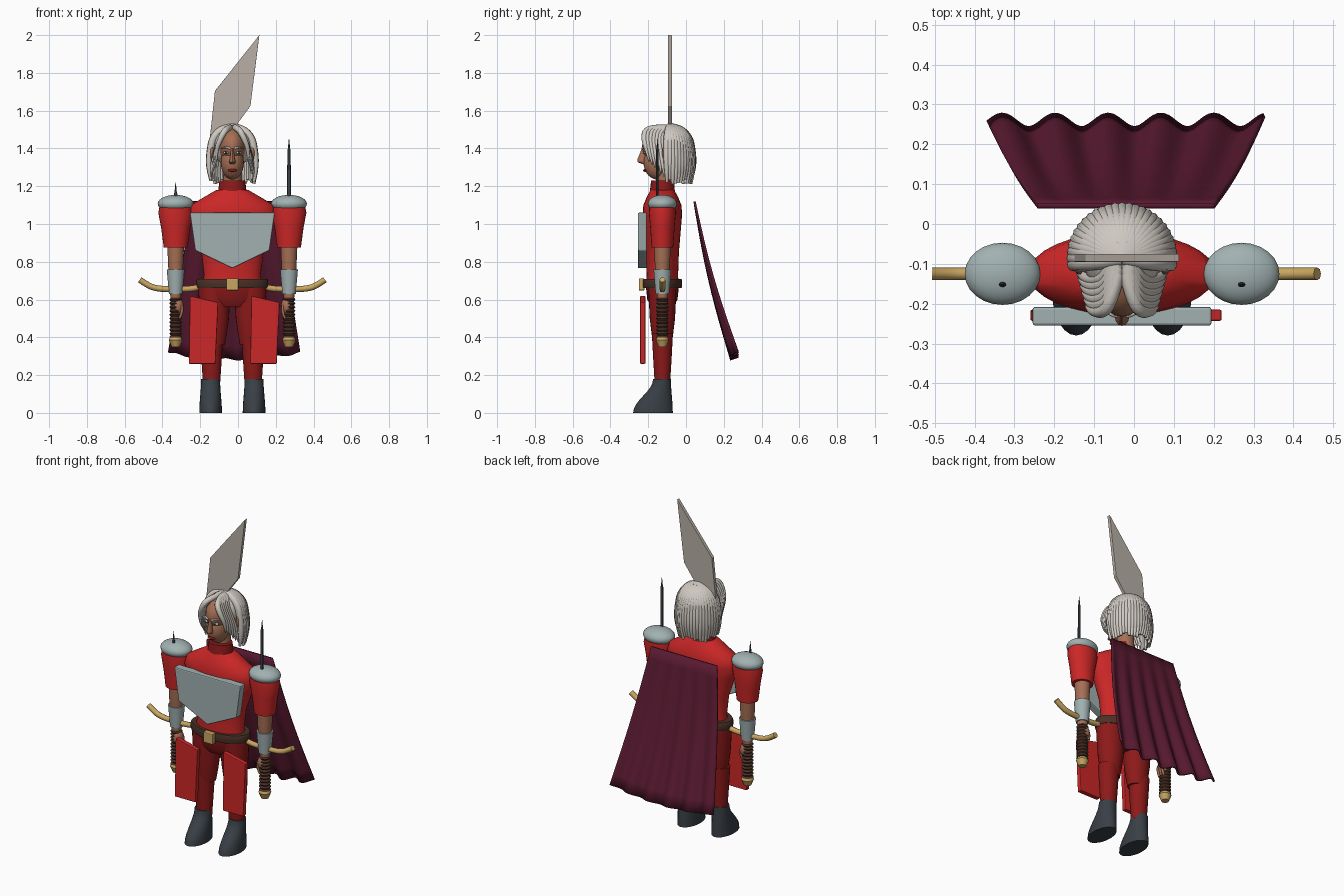
import bpy
import math
import random

random.seed(4)
cube = bpy.data.objects.get("Cube")
if cube:
    bpy.data.objects.remove(cube, do_unlink=True)

CENTRE = -0.03       # centre line of the body
BODY_Y = -0.125      # depth of the torso, arms and legs
ARM_OFFSET = 0.3     # arms from the centre line
SPIKE_TOP = {"right": 1.22, "left": 1.45}
PANEL_X = {"right": -0.26, "left": 0.065}


def material(name, *rgb):
    mat = bpy.data.materials.new(name)
    mat.use_nodes = True
    mat.diffuse_color = (*rgb, 1)
    shader = mat.node_tree.nodes["Principled BSDF"]
    shader.inputs["Base Color"].default_value = (*rgb, 1)
    shader.inputs["Roughness"].default_value = 0.7
    return mat


RED = material("bright red", 0.6, 0.02, 0.02)
DARK_RED = material("dark red", 0.27, 0.01, 0.01)
MAROON = material("maroon", 0.1, 0.01, 0.03)
STEEL = material("pale steel", 0.36, 0.44, 0.44)
HAIR = material("silver hair", 0.62, 0.58, 0.53)
BLADE = material("bone grey", 0.48, 0.43, 0.38)
SKIN = material("tan skin", 0.38, 0.16, 0.09)
SLATE = material("dark slate", 0.04, 0.05, 0.06)
GOLD = material("gold", 0.58, 0.38, 0.12)
BROWN = material("dark brown", 0.07, 0.03, 0.02)


def add_object(name, data, mat):
    data.materials.append(mat)
    ob = bpy.data.objects.new(name, data)
    bpy.context.collection.objects.link(ob)
    return ob


def add_mesh(name, verts, faces, mat, smooth=True):
    data = bpy.data.meshes.new(name)
    data.from_pydata(verts, [], faces)
    if smooth:
        data.shade_smooth()
        data.set_sharp_from_angle(angle=math.radians(40))
    return add_object(name, data, mat)


def loft(name, x, rings, mat, sides=24):
    """Skin stacked ellipses given as (height, y, half width, half depth)."""
    verts, faces = [], []
    for z, y, half_width, half_depth in rings:
        for i in range(sides):
            turn = math.tau * i / sides
            verts.append((x + half_width * math.cos(turn), y + half_depth * math.sin(turn), z))
    for base in range(0, len(verts) - sides, sides):
        for i in range(sides):
            j = (i + 1) % sides
            faces.append((base + i, base + j, base + sides + j, base + sides + i))
    faces.append(tuple(reversed(range(sides))))
    faces.append(tuple(range(len(verts) - sides, len(verts))))
    return add_mesh(name, verts, faces, mat)


def column(name, x, profile, mat, y=BODY_Y, depth=1, power=1, sides=24):
    """Loft from (height, half width); depth follows from the width."""
    rings = [(z, y, width, depth * width ** power) for z, width in profile]
    return loft(name, x, rings, mat, sides)


def ball(name, location, radii, mat):
    bpy.ops.mesh.primitive_uv_sphere_add(segments=24, ring_count=14, radius=1, location=location)
    ob = bpy.context.object
    ob.name, ob.scale = name, radii
    ob.data.shade_smooth()
    ob.data.materials.append(mat)
    return ob


def prism(name, outline, front, back, mat, bevel):
    """Extrude an x-z outline, counter-clockwise from the front, in depth."""
    n = len(outline)
    verts = [(x, y, z) for y in (front, back) for x, z in outline]
    faces = [tuple(range(n)), tuple(reversed(range(n, n + n)))]
    for i in range(n):
        j = (i + 1) % n
        faces.append((i, i + n, j + n, j))
    ob = add_mesh(name, verts, faces, mat, smooth=False)
    edge = ob.modifiers.new("bevel", "BEVEL")
    edge.width, edge.segments = bevel, 2


def tubes(name, paths, thickness, tip, mat):
    """One curve object holding a round spline, thinning to its tip, per path."""
    curve = bpy.data.curves.new(name, "CURVE")
    curve.dimensions, curve.bevel_depth = "3D", thickness
    curve.bevel_resolution, curve.resolution_u, curve.use_fill_caps = 2, 5, True
    for path in paths:
        spline = curve.splines.new("NURBS")
        spline.points.add(len(path) - 1)
        for i, (point, place) in enumerate(zip(spline.points, path)):
            point.co = (*place, 1)
            point.radius = 1 - (1 - tip) * (i / (len(path) - 1)) ** 3
        spline.order_u, spline.use_endpoint_u = 3, True
    return add_object(name, curve, mat)


# Torso, collar, hips and belt
body = dict(depth=0.215, power=0.5, sides=32)
column("torso", CENTRE, [(0.67, 0.16), (0.73, 0.15), (0.85, 0.165), (0.98, 0.21), (1.05, 0.235),
                         (1.1, 0.22), (1.145, 0.145), (1.18, 0.085)], RED, **body)
column("collar", CENTRE, [(1.15, 0.078), (1.23, 0.068)], DARK_RED, depth=0.88)
column("hips", CENTRE, [(0.56, 0.11), (0.6, 0.16), (0.67, 0.175)], DARK_RED, depth=0.5)
column("belt", CENTRE, [(0.66, 0.185), (0.67, 0.19), (0.7, 0.19), (0.71, 0.185)],
       BROWN, depth=0.55, sides=32)
buckle = 0.032
prism("belt_buckle", [(CENTRE + buckle * dx, 0.68 + buckle * dz)
                      for dx, dz in ((-1, -1), (1, -1), (1, 1), (-1, 1))], -0.25, -0.22, GOLD, 0.005)

# Chest plate, mirrored about the centre line
half_plate = [(0.197, 0.86), (0.225, 1.06)]
prism("chest_plate", [(CENTRE, 0.765)] + [(CENTRE + x, z) for x, z in half_plate]
      + [(CENTRE - x, z) for x, z in reversed(half_plate)], -0.255, -0.208, STEEL, 0.006)

fringe = []
for side, sign in (("right", -1), ("left", 1)):
    arm = CENTRE + sign * ARM_OFFSET

    # Hanging hip panel
    x = PANEL_X[side]
    prism(side + "_hip_panel", [(x, 0.26), (x + 0.14, 0.26), (x + 0.155, 0.585), (x + 0.006, 0.62)],
          -0.243, -0.215, RED, 0.004)

    # Leg: the hip end sits nearer the centre line than the ankle
    column(side + "_lower_leg", CENTRE + sign * 0.11, [(0.15, 0.045), (0.3, 0.055), (0.42, 0.062)],
           DARK_RED, depth=0.9)
    column(side + "_thigh", CENTRE + sign * 0.095, [(0.36, 0.055), (0.42, 0.066), (0.5, 0.077), (0.66, 0.086)],
           DARK_RED, depth=0.87)

    # Boot: heel stays put while the toe shrinks back towards the ankle
    rings = []
    for step in range(9):
        rise = step / 8
        toe = math.cos(rise * math.pi / 2) ** 2
        length = 0.047 + 0.058 * toe
        rings.append((0.18 * rise, -0.08 + 0.01 * toe - length, 0.05 + 0.01 * toe, length))
    loft(side + "_boot", CENTRE + sign * 0.115, rings, SLATE)

    # Sleeve, arm and bracer
    column(side + "_sleeve", arm, [(0.875, 0.063), (0.98, 0.077), (1.06, 0.092), (1.12, 0.08)],
           RED, depth=0.3, power=0.6)
    column(side + "_arm", arm, [(0.6, 0.027), (0.74, 0.038), (0.9, 0.045)], SKIN)
    column(side + "_bracer", arm, [(0.63, 0.036), (0.76, 0.047)], STEEL)

    # Hand with fingers wrapped round the grip
    ball(side + "_hand", (arm - sign * 0.012, BODY_Y, 0.565), (0.03, 0.035, 0.045), SKIN)
    fingers = []
    for i in range(3):
        y = BODY_Y - 0.02 + 0.018 * i
        fingers.append([(arm - sign * reach, y, z) for reach, z in ((0.03, 0.57), (0.04, 0.535), (0.02, 0.5))])
    tubes(side + "_fingers", fingers, 0.009, 0.7, SKIN)

    # Shoulder pad with spike
    ball(side + "_shoulder_pad", (arm, BODY_Y, 1.107), (0.095, 0.078, 0.047), STEEL)
    top = SPIKE_TOP[side]
    column(side + "_shoulder_spike", arm, [(1.1, 0.01), (top - 0.06, 0.009), (top - 0.05, 0.006), (top, 0.001)],
           SLATE, y=-0.152, depth=0.7, sides=8)

    # Sword hilt: upswept guard, ribbed grip and pommel
    guard = [(arm + 0.19 * k / 4, BODY_Y, 0.655 + 0.05 * (k / 4) ** 4) for k in range(-4, 5)]
    tubes(side + "_guard", [guard], 0.016, 1, GOLD)
    ribs = [(0.4 + 0.01 * k, 0.03 + 0.004 * math.cos(math.pi * k)) for k in range(22)]
    column(side + "_grip", arm, ribs, BROWN, sides=16)
    column(side + "_pommel", arm, [(0.35, 0.022), (0.385, 0.036), (0.41, 0.026)], GOLD, sides=10)

    # Eye, brow and ear
    eye = CENTRE + sign * 0.034
    ball(side + "_eye", (eye, -0.217, 1.378), (0.015, 0.01, 0.007), HAIR)
    ball(side + "_iris", (eye, -0.224, 1.378), (0.006, 0.005, 0.006), SLATE)
    tubes(side + "_brow", [[(eye - sign * 0.022, -0.23, 1.4), (eye, -0.228, 1.41),
                            (eye + sign * 0.025, -0.2, 1.4)]], 0.006, 0.4, HAIR)
    ball(side + "_ear", (CENTRE + sign * 0.108, -0.105, 1.375), (0.012, 0.022, 0.04), SKIN)

    # Fringe locks sweep outward from the parting and down past the face
    for k in range(6):
        y = -0.175 + 0.016 * k
        spread, drop = 0.006 * k, 0.016 * k
        fringe.append([(CENTRE + sign * (out + spread * fall), y - forward, 1.51 - fall * 0.18 - drop * fall)
                       for out, forward, fall in ((0.01, -0.05, 0), (0.03, 0.035, 0), (0.062, 0.05, 0.3),
                                                  (0.088, 0.03, 0.7), (0.082, 0.02, 1))])
tubes("hair_fringe", fringe, 0.017, 0.2, HAIR)

# Head: neck, cranium, jaw, nose and lips
column("neck", CENTRE, [(1.18, 0.05), (1.3, 0.047)], SKIN, y=-0.11)
ball("cranium", (CENTRE, -0.115, 1.41), (0.073, 0.118, 0.1), SKIN)
ball("jaw", (CENTRE, -0.15, 1.325), (0.061, 0.075, 0.09), SKIN)
loft("nose", CENTRE, [(1.318, -0.222, 0.012, 0.012), (1.328, -0.232, 0.018, 0.024),
                      (1.345, -0.23, 0.013, 0.026), (1.4, -0.222, 0.007, 0.012)], SKIN, sides=12)
ball("lips", (CENTRE, -0.215, 1.284), (0.024, 0.012, 0.008), DARK_RED)

# Hair: skull cap and a bob of long locks, over the dome then straight down
ball("hair_cap", (CENTRE, -0.072, 1.41), (0.102, 0.112, 0.11), HAIR)
locks = []
LOCKS, STEPS = 27, 8
for k in range(LOCKS):
    heading = math.radians(98) * (2 * k / (LOCKS - 1) - 1)
    length = random.uniform(0.16, 0.19)
    path = []
    for step in range(STEPS + 1):
        t = 2 * step / STEPS
        dome, fall = min(t, 1) * math.pi / 2, max(t - 1, 0)
        reach = 0.115 * math.sin(dome) + 0.01 * math.sin(math.pi * fall)
        path.append((CENTRE + reach * math.sin(heading), -0.085 + reach * math.cos(heading),
                     1.4 + 0.115 * math.cos(dome) - length * fall))
    locks.append(path)
tubes("hair_locks", locks, 0.021, 0.35, HAIR)

# Great blade rising behind the head
prism("great_blade", [(-0.165, 1.31), (0.066, 1.625), (0.113, 2), (-0.122, 1.705)],
      -0.095, -0.075, BLADE, 0.001)

# Pleated cape: flares, swings back and folds more deeply towards the hem
COLS, ROWS = 60, 12
verts, faces = [], []
for row in range(ROWS + 1):
    v = row / ROWS
    for col in range(COLS + 1):
        u = 2 * col / COLS - 1
        fold = v * math.cos(math.tau * (u + 0.13) / 0.383)
        verts.append((-0.02 + u * (0.222 + 0.125 * v),
                      0.045 + 0.212 * v - 0.018 * math.sin(math.pi * v) + 0.017 * fold,
                      1.12 - 0.835 * v + 0.035 * v * u * u + 0.006 * fold))
        if row < ROWS and col < COLS:
            i = row * (COLS + 1) + col
            faces.append((i, i + 1, i + COLS + 2, i + COLS + 1))
cape = add_mesh("cape", verts, faces, MAROON)
cloth = cape.modifiers.new("thickness", "SOLIDIFY")
cloth.thickness, cloth.offset = 0.012, 0
